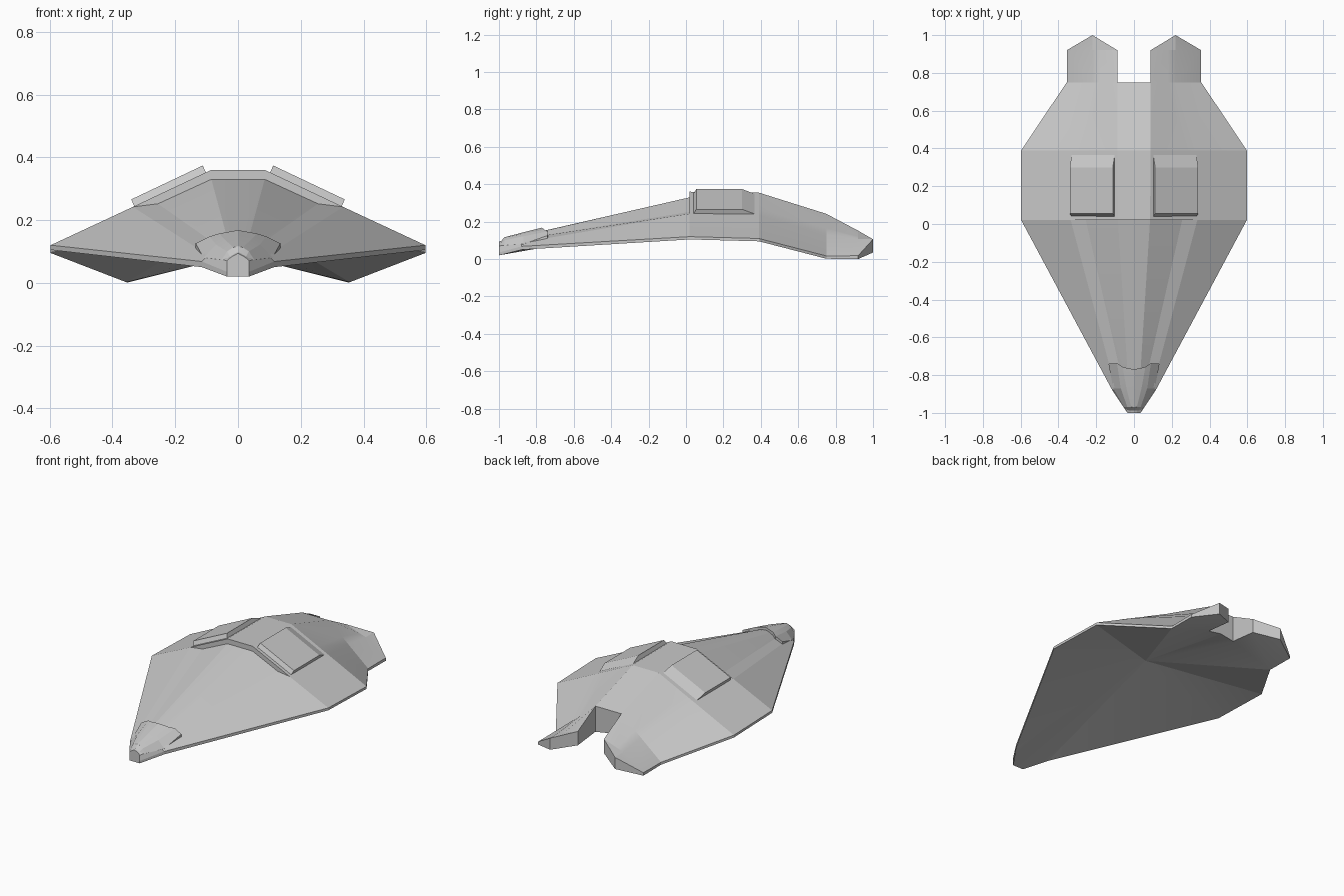
import bpy, bmesh, math
from mathutils import Vector

old = bpy.data.objects.get("Cube")
if old:
    bpy.data.objects.remove(old, do_unlink=True)

grey = bpy.data.materials.new("hull grey")
grey.use_nodes = True
colour = (0.58, 0.58, 0.58, 1)
grey.diffuse_color = colour
grey.node_tree.nodes["Principled BSDF"].inputs["Base Color"].default_value = colour


def section(y, *xz):
    """Half cross-section at one station along the ship."""
    return [Vector((x, y, z)) for x, z in xz]


def loft(a, b):
    """Quads joining two rows of points."""
    return [(a[i], a[i + 1], b[i + 1], b[i]) for i in range(len(a) - 1)]


def build(name, faces):
    """Make one half from point faces, mirror it across x and join the seam."""
    bm = bmesh.new()
    for f in faces:
        bm.faces.new([bm.verts.new(p) for p in f])
    bmesh.ops.remove_doubles(bm, verts=bm.verts, dist=0.0005)
    bmesh.ops.dissolve_degenerate(bm, edges=bm.edges, dist=0.0001)
    geom = bm.verts[:] + bm.edges[:] + bm.faces[:]
    copy = bmesh.ops.duplicate(bm, geom=geom)["geom"]
    for v in copy:
        if isinstance(v, bmesh.types.BMVert):
            v.co.x *= -1
    bmesh.ops.remove_doubles(bm, verts=bm.verts, dist=0.0005)
    bmesh.ops.recalc_face_normals(bm, faces=bm.faces)
    mesh = bpy.data.meshes.new(name)
    bm.to_mesh(mesh)
    bm.free()
    mesh.materials.append(grey)
    ob = bpy.data.objects.new(name, mesh)
    bpy.context.collection.objects.link(ob)
    bpy.ops.object.select_all(action="DESELECT")
    ob.select_set(True)
    bpy.context.view_layer.objects.active = ob
    bpy.ops.object.shade_smooth_by_angle(angle=math.radians(10))


# Hull sections, from centre line out to the rim
nose = section(-1, (0, .094), (.015, .086), (.03, .076), (.035, .07), (.035, .035), (.035, .02))
bow = section(-.88, (0, .124), (.028, .119), (.05, .108), (.095, .088), (.115, .068), (.115, .05))
front = section(.02, (0, .33), (.085, .33), (.255, .252), (.335, .242), (.597, .12), (.597, .105))
step = section(.02, (0, .36), (.085, .36), (.255, .28), (.335, .242), (.597, .12), (.597, .105))
waist = section(.39, (0, .355), (.088, .355), (.27, .267), (.335, .236), (.597, .11), (.597, .095))
stern = section(.75, (0, .242), (.088, .242), (.18, .165), (.22, .131), (.356, .017), (.356, .002))
prong = section(.92, (.088, .152), (.18, .121), (.22, .108), (.356, .018), (.356, 0))
tip_top, tip_low = section(1, (.22, .106), (.22, .035))
notch_mid, notch = section(.75, (0, .1), (.088, .085))
prong_low, = section(.92, (.088, .067))
keel, = section(.1, (0, .215))
nose_low, = section(-1, (0, .02))

faces = []
for a, b in ((nose, bow), (bow, front), (front[:4], step[:4]), (step, waist),
             (waist, stern), (stern[1:], prong)):
    faces += loft(a, b)

# Nose cap, rear notch walls and prong ends
faces += [
    nose + [nose_low],
    (stern[0], stern[1], notch, notch_mid),
    (stern[1], prong[0], prong_low, notch),
    (prong[0], prong[1], prong[2], tip_top),
    (prong[2], prong[3], tip_top),
    (prong[0], tip_top, tip_low, prong_low),
    (prong[3], prong[4], tip_low, tip_top),
    (notch, prong_low, stern[5]),
    (prong_low, prong[4], stern[5]),
    (prong_low, tip_low, prong[4]),
]
# Hollow underside as a fan around the keel point
rim = [nose_low, nose[5], bow[5], front[5], waist[5], stern[5], notch, notch_mid]
faces += [(keel, rim[i], rim[i + 1]) for i in range(len(rim) - 1)]
build("hull", faces)

# Raised plate over the nose
back = [Vector(p) for p in ((0, -.77, .168), (.06, -.757, .157), (.09, -.737, .148), (.135, -.74, .126))]
middle = section(-.87, (0, .143), (.04, .136), (.07, .122), (.11, .08))
lip = section(-.97, (0, .117), (.015, .113), (.035, .1), (.052, .073))
end = section(-.988, (0, .097), (.012, .091), (.025, .083), (.038, .07))
rows = [back, middle, lip, end]
drop = Vector((0, 0, -.025))
low = [[p + drop for p in r] for r in rows]
faces = []
for r in (rows, low):
    for a, b in zip(r, r[1:]):
        faces += loft(a, b)
faces += loft(back, low[0]) + loft(end, low[3])
faces += loft([r[3] for r in rows], [r[3] for r in low])
build("nose_plate", faces)

# Pair of sloping roof pods, chamfered at the front and back
inner, outer = Vector((.102, 0, .35)), Vector((.33, 0, .242))
lift = Vector((.01, 0, .024))


def pod_edge(y, up):
    shift = Vector((0, y, 0)) + lift * up
    return [inner + shift, outer + shift]


rings = [pod_edge(.04, 0), pod_edge(.055, 1), pod_edge(.3, 1), pod_edge(.365, 0)]
faces = []
for i in range(4):
    faces += loft(rings[i], rings[(i + 1) % 4])
for side in (0, 1):
    faces.append([r[side] for r in rings])
build("roof_pods", faces)
